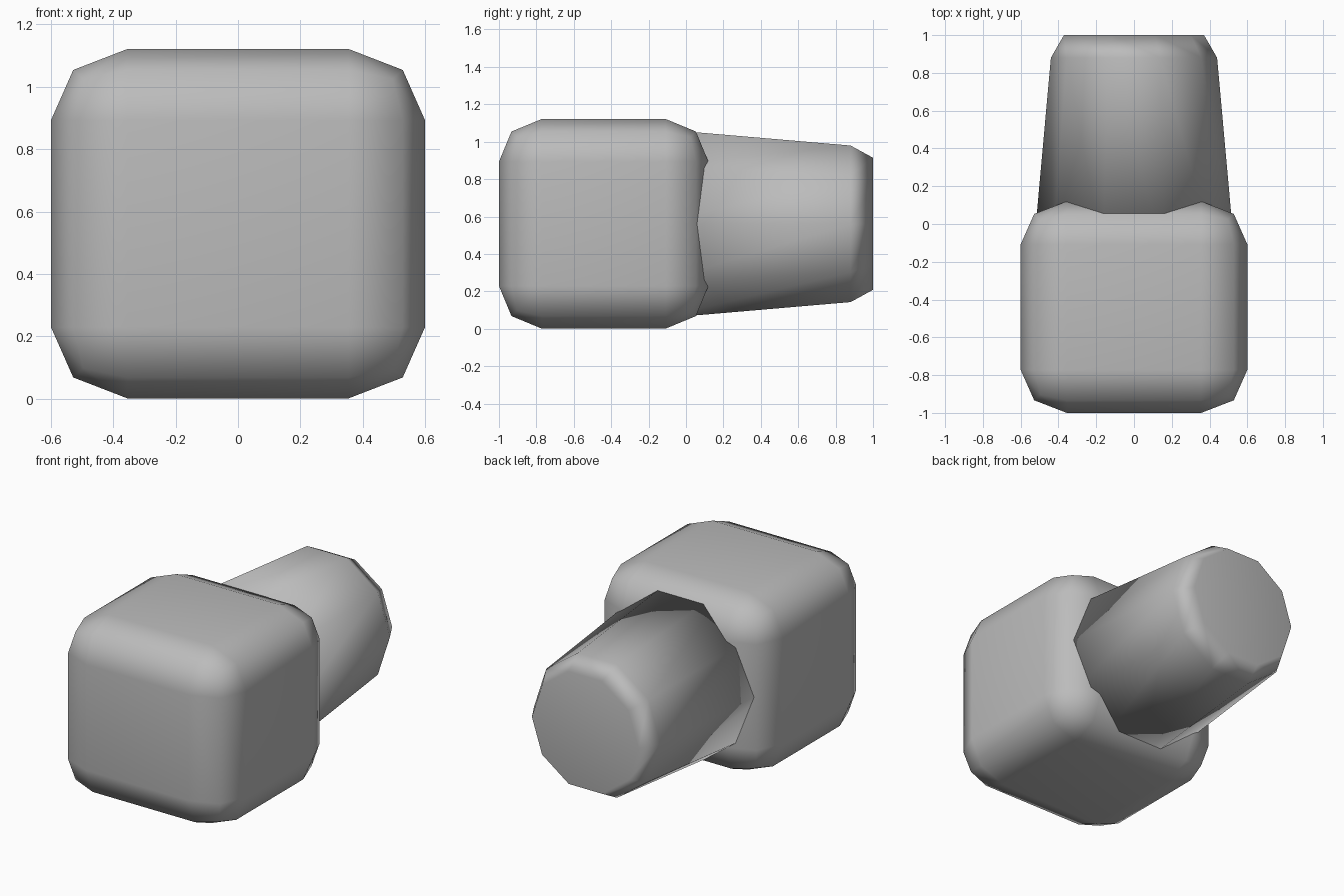
import bpy
import bmesh
from mathutils import Matrix, Vector

cube = bpy.data.objects.get("Cube")
if cube:
    bpy.data.objects.remove(cube, do_unlink=True)

# One plain grey for everything
grey = bpy.data.materials.new("plain grey")
grey.use_nodes = True
colour = (0.5, 0.5, 0.5, 1)
grey.diffuse_color = colour
grey.node_tree.nodes["Principled BSDF"].inputs["Base Color"].default_value = colour


def finish(name, bm):
    """Turn a bmesh into a softly shaded object."""
    bmesh.ops.recalc_face_normals(bm, faces=bm.faces)
    for face in bm.faces:
        face.smooth = True
    mesh = bpy.data.meshes.new(name)
    bm.to_mesh(mesh)
    bm.free()
    mesh.materials.append(grey)
    obj = bpy.data.objects.new(name, mesh)
    bpy.context.collection.objects.link(obj)
    obj.modifiers.new("Flat face normals", "WEIGHTED_NORMAL")
    return obj


CENTRE_Z = 0.561

# Body: rounded cube, bevelled and then widened a little
size = 1.12
bm = bmesh.new()
bmesh.ops.create_cube(bm, size=size)
bmesh.ops.bevel(bm, geom=bm.edges[:], offset=0.228, segments=2,
                profile=0.5, affect="EDGES")
bmesh.ops.scale(bm, vec=Vector((1.2 / size, 1, 1)), verts=bm.verts)
bmesh.ops.translate(bm, vec=Vector((0, -0.44, CENTRE_Z)), verts=bm.verts)
finish("body", bm)

# Rear barrel: ten-sided taper with a chamfered end
bm = bmesh.new()
rings = []
for y, radius in ((-0.15, 0.533), (0.88, 0.44), (1.0, 0.371)):
    ring = bmesh.ops.create_circle(bm, segments=10, radius=radius)["verts"]
    # Turn the ring to face backward, with corners on the left and right
    bmesh.ops.rotate(bm, verts=ring, matrix=Matrix.Rotation(1.5707963, 3, "Z"))
    bmesh.ops.rotate(bm, verts=ring, matrix=Matrix.Rotation(1.5707963, 3, "X"))
    bmesh.ops.translate(bm, vec=Vector((0, y, CENTRE_Z)), verts=ring)
    rings.append(ring)
for a, b in zip(rings, rings[1:]):
    for i in range(10):
        j = (i + 1) % 10
        bm.faces.new((a[i], a[j], b[j], b[i]))
bm.faces.new(rings[0])
bm.faces.new(rings[-1])
finish("rear_barrel", bm)
